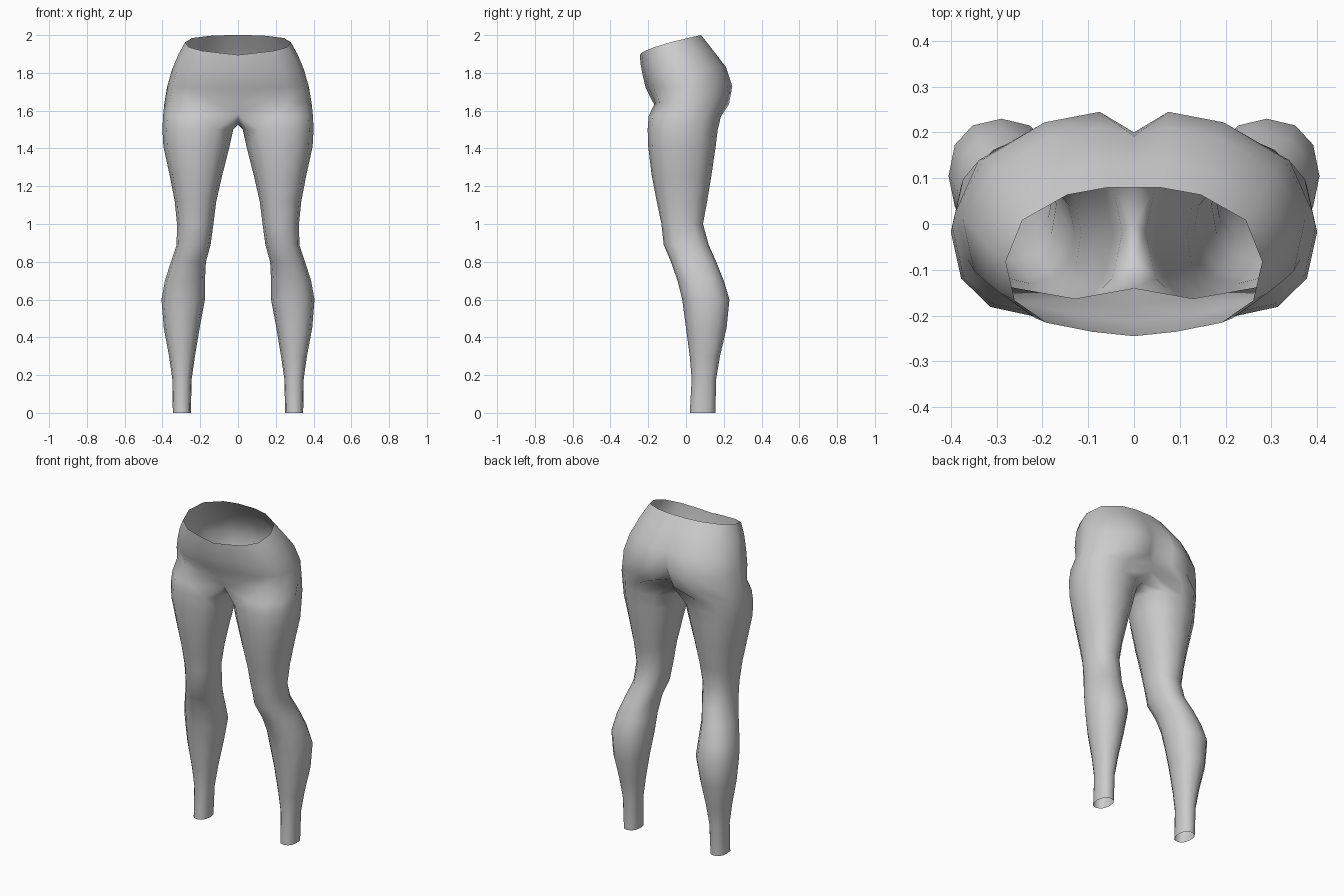
import bpy
import bmesh
from math import sin, cos, radians, copysign

cube = bpy.data.objects.get("Cube")
if cube:
    bpy.data.objects.remove(cube, do_unlink=True)

SIDES = 12      # points around one leg
OUTER = 9       # points of a leg ring that carry on up into the hip

# Leg sections: height, inner x, outer x, front y, back y
LEG = [
    (0, .25, .345, .02, .155),
    (.18, .245, .348, .03, .16),
    (.3, .228, .365, .02, .18),
    (.45, .203, .393, 0, .215),
    (.6, .175, .405, -.02, .23),
    (.7, .175, .387, -.045, .2),
    (.8, .17, .355, -.08, .16),
    (.89, .145, .325, -.118, .12),
    (1, .13, .323, -.13, .09),
    (1.12, .115, .335, -.155, .112),
    (1.26, .083, .362, -.182, .135),
    (1.41, .045, .395, -.2, .157),
    (1.5, .025, .4, -.203, .168),
]

# Hip sections: front z, back z, half width, front y, back y, cleft depth
HIP = [
    (1.645, 1.635, .39, -.175, .228, .07),
    (1.72, 1.73, .375, -.213, .245, .045),
    (1.79, 1.83, .35, -.23, .212, .02),
    (1.845, 1.93, .315, -.24, .135, .005),
    (1.895, 2, .28, -.245, .08, 0),
]

# Half outline of the hips, from front centre to back centre
HIP_X = (0, .33, .68, .93, 1, .87, .52, .2, 0)
HIP_Y = (0, .03, .09, .24, .5, .78, .95, 1, 1)


def rounded(value, power=.88):
    """Squares a circle coordinate off slightly."""
    return copysign(abs(value) ** power, value)


def leg_ring(z, x_in, x_out, y_front, y_back):
    cx, rx = (x_in + x_out) / 2, (x_out - x_in) / 2
    cy, ry = (y_front + y_back) / 2, (y_back - y_front) / 2
    angles = [radians(-120 + 360 * i / SIDES) for i in range(SIDES)]
    return [(cx + rx * rounded(cos(a)), cy + ry * rounded(sin(a)), z) for a in angles]


def crotch_ring():
    """Top leg ring whose inner points lie on the centre plane."""
    ring = leg_ring(1.57, .0, .397, -.198, .185)
    seam = {8: (.14, 1.59), 9: (.075, 1.545), 10: (0, 1.525),
            11: (-.075, 1.54), 0: (-.14, 1.585)}
    for i, (y, z) in seam.items():
        ring[i] = (0, y, z)
    return ring


def hip_ring(z_front, z_back, width, y_front, y_back, cleft):
    ring = []
    for u, t in zip(HIP_X, HIP_Y):
        y = y_front + (y_back - y_front) * t
        z = z_front + (z_back - z_front) * t ** .65
        ring.append((width * u, y, z))
    x, y, z = ring[-1]
    ring[-1] = (x, y - cleft, z)
    return ring


def bridge(bm, low, high, closed):
    count = len(high)
    for i in range(count if closed else count - 1):
        j = (i + 1) % count
        bm.faces.new((low[i], low[j], high[j], high[i]))


# Fabric colour
fabric = bpy.data.materials.new("grey fabric")
fabric.use_nodes = True
grey = (.6, .6, .6, 1)
fabric.diffuse_color = grey
fabric.node_tree.nodes["Principled BSDF"].inputs["Base Color"].default_value = grey

# Left half: leg tube, then open hip bands up to the waist
bm = bmesh.new()
legs = [leg_ring(*row) for row in LEG] + [crotch_ring()]
rings = [[bm.verts.new(p) for p in ring] for ring in legs]
for low, high in zip(rings, rings[1:]):
    bridge(bm, low, high, True)
hips = [rings[-1][:OUTER]]
hips += [[bm.verts.new(p) for p in hip_ring(*row)] for row in HIP]
for low, high in zip(hips, hips[1:]):
    bridge(bm, low, high, False)

mesh = bpy.data.meshes.new("leggings")
bm.to_mesh(mesh)
bm.free()
mesh.materials.append(fabric)
for face in mesh.polygons:
    face.use_smooth = True
leggings = bpy.data.objects.new("leggings", mesh)
bpy.context.collection.objects.link(leggings)

# Right half
mirror = leggings.modifiers.new("mirror", 'MIRROR')
mirror.use_axis[0] = True
mirror.use_clip = True
mirror.merge_threshold = .001
